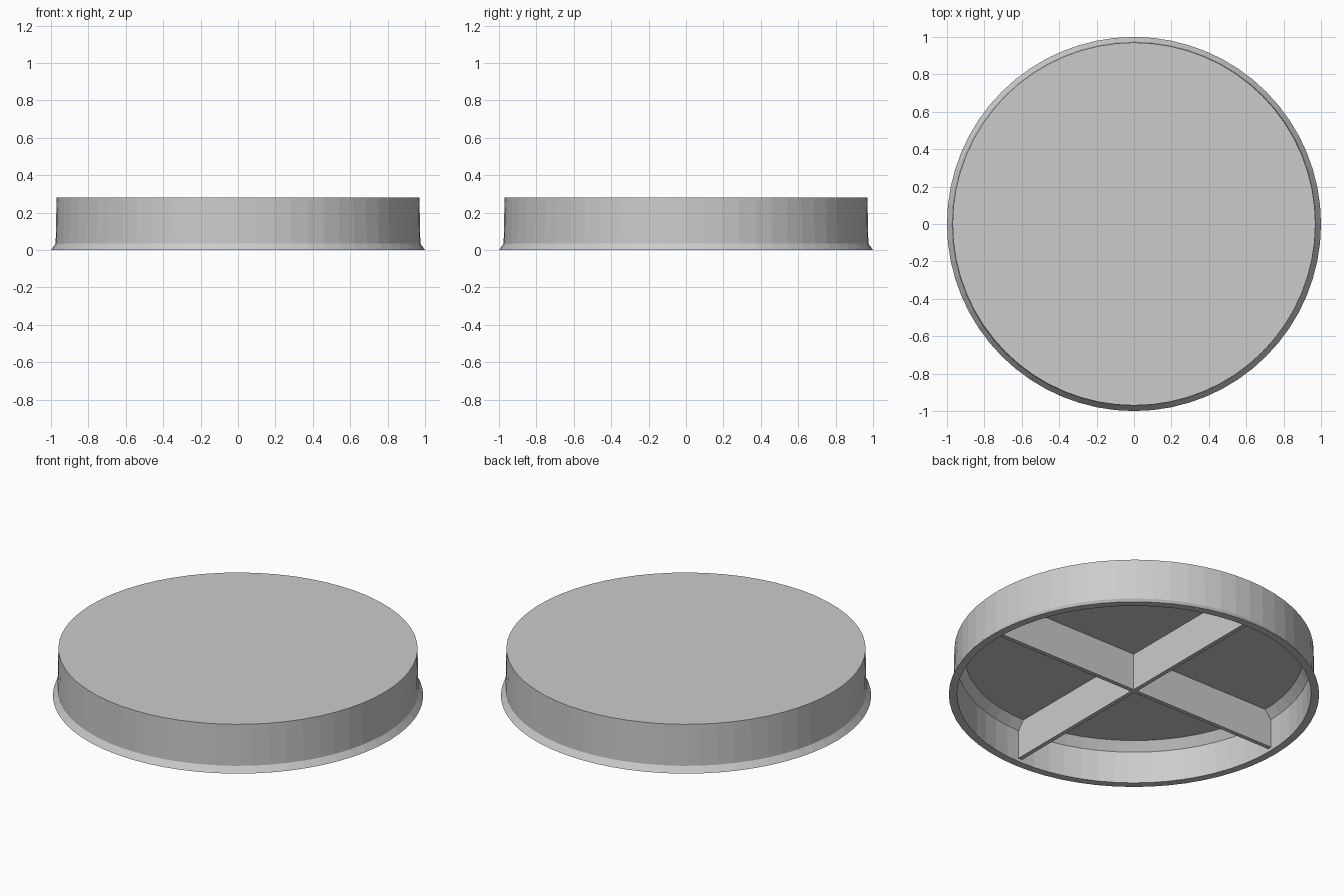
import bpy, bmesh, math

if "Cube" in bpy.data.objects:
    bpy.data.objects.remove(bpy.data.objects["Cube"], do_unlink=True)

SIDES = 64

# One plain grey for the whole cap
grey = bpy.data.materials.new("plain_grey")
grey.use_nodes = True
colour = (0.6, 0.6, 0.6, 1)
grey.diffuse_color = colour
grey.node_tree.nodes["Principled BSDF"].inputs["Base Color"].default_value = colour


def finish(bm, name):
    bmesh.ops.recalc_face_normals(bm, faces=bm.faces)
    mesh = bpy.data.meshes.new(name)
    bm.to_mesh(mesh)
    bm.free()
    mesh.materials.append(grey)
    obj = bpy.data.objects.new(name, mesh)
    bpy.context.collection.objects.link(obj)
    return obj


# Hollow shell: flared foot, wall, top disc, chamfered inside, open below
profile = [(0.97, 0.28), (0.975, 0.035), (1.0, 0.0),
           (0.956, 0.0), (0.954, 0.19), (0.915, 0.24)]
bm = bmesh.new()
rings = []
for radius, z in profile:
    angles = [2 * math.pi * i / SIDES for i in range(SIDES)]
    rings.append([bm.verts.new((radius * math.cos(a), radius * math.sin(a), z))
                  for a in angles])
for lower, upper in zip(rings, rings[1:]):
    for i in range(SIDES):
        j = (i + 1) % SIDES
        bm.faces.new((lower[i], lower[j], upper[j], upper[i]))
bm.faces.new(rings[0])
bm.faces.new(rings[-1])
finish(bm, "cap_shell")

# Two crossing ribs under the top, shaped to the inner wall and chamfer
half_thickness = 0.0125
half_outline = [(0.956, 0.02), (0.956, 0.19), (0.917, 0.242)]
outline = half_outline + [(-x, z) for x, z in reversed(half_outline)]
for name, turn in (("cross_rib_side", 0), ("cross_rib_front", math.pi / 2)):
    bm = bmesh.new()
    face = bm.faces.new([bm.verts.new((x, -half_thickness, z)) for x, z in outline])
    moved = bmesh.ops.extrude_face_region(bm, geom=[face])["geom"]
    bmesh.ops.translate(bm, vec=(0, 2 * half_thickness, 0),
                        verts=[v for v in moved if isinstance(v, bmesh.types.BMVert)])
    rib = finish(bm, name)
    rib.rotation_euler.z = turn
